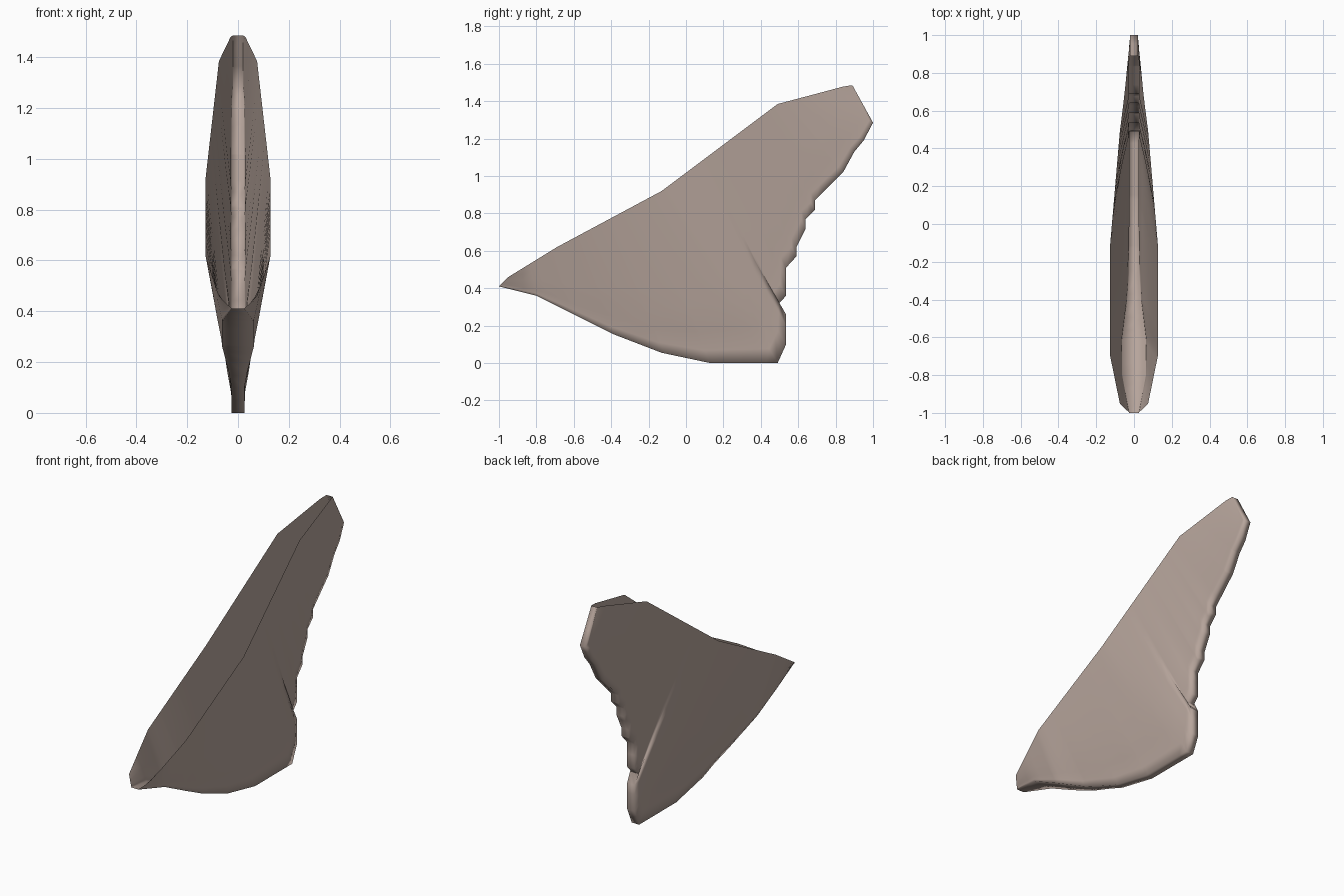
import bpy, bmesh, math

if "Cube" in bpy.data.objects:
    bpy.data.objects.remove(bpy.data.objects["Cube"])

mat = bpy.data.materials.new("dusty_brown")
mat.diffuse_color = (0.47, 0.375, 0.33, 1)
mat.use_nodes = True
mat.node_tree.nodes["Principled BSDF"].inputs["Base Color"].default_value = mat.diffuse_color

# keel outline (y, z, half width): front tip, along the belly, up the ragged trailing edge
keel = [(-1, .41, .025), (-.8, .36, .062), (-.6, .26, .062), (-.39, .155, .035),
        (-.13, .055, .025), (.13, 0, .025), (.49, 0, .025),
        (.535, .1, .025), (.535, .26, .025), (.49, .31, .025), (.535, .36, .025),
        (.535, .51, .025), (.59, .57, .025), (.59, .62, .025), (.64, .72, .025),
        (.64, .77, .025), (.69, .82, .025), (.69, .87, .025), (.84, 1.02, .025),
        (.90, 1.13, .025), (.95, 1.19, .025), (1, 1.285, .02), (.89, 1.485, .02)]
# open leading rim (y, z, half width)
rim = [(-.95, .46, .075), (-.69, .62, .128), (-.13, .92, .128),
       (.49, 1.385, .075), (.84, 1.478, .03), (.885, 1.485, .022)]
# how the wall swells from keel (0) to rim (1)
swell = [(0, 0), (.08, .05), (.2, .18), (.35, .35), (.5, .5), (.75, .75), (1, 1)]


def fractions(pts):
    """Arc-length fraction of every point."""
    out = [0]
    for a, b in zip(pts, pts[1:]):
        out.append(out[-1] + math.dist(a[:2], b[:2]))
    return [v / out[-1] for v in out]


def sample(pts, fr, u):
    """Point on a polyline at arc-length fraction u."""
    for i in range(len(pts) - 1):
        if u <= fr[i + 1] + 1e-9:
            k = (u - fr[i]) / (fr[i + 1] - fr[i])
            return [a + (b - a) * k for a, b in zip(pts[i], pts[i + 1])]
    return list(pts[-1])


kf, rf = fractions(keel), fractions(rim)
params = []
for u in sorted(kf + rf + [i / 24 for i in range(25)]):
    if not params or u - params[-1] > 1e-4:
        params.append(u)

# thin hollow fin: two walls joined by a narrow keel strip, open at the leading edge
bm = bmesh.new()
rows = []
for u in params:
    k, r = sample(keel, kf, u), sample(rim, rf, u)
    section = []
    for t, f in swell:
        y, z = (k[i] + (r[i] - k[i]) * t for i in (0, 1))
        x = k[2] + (r[2] - k[2]) * f
        # the foot stays thin
        x = min(x, .025 + .05 * max(0, (z - .1) / .18))
        section.append((x, y, z))
    left = [(-x, y, z) for x, y, z in reversed(section)]
    rows.append([bm.verts.new(p) for p in left + section])
for a, b in zip(rows, rows[1:]):
    for i in range(len(a) - 1):
        bm.faces.new((a[i], a[i + 1], b[i + 1], b[i]))
bmesh.ops.remove_doubles(bm, verts=bm.verts, dist=1e-4)
bmesh.ops.recalc_face_normals(bm, faces=bm.faces)
# make the wall normals point outward
side = sum(f.normal.x * f.calc_center_median().x * f.calc_area() for f in bm.faces)
if side < 0:
    bmesh.ops.reverse_faces(bm, faces=bm.faces)
for f in bm.faces:
    f.smooth = True

mesh = bpy.data.meshes.new("fin_shell")
bm.to_mesh(mesh)
bm.free()
mesh.materials.append(mat)
fin = bpy.data.objects.new("fin_shell", mesh)
bpy.context.collection.objects.link(fin)
